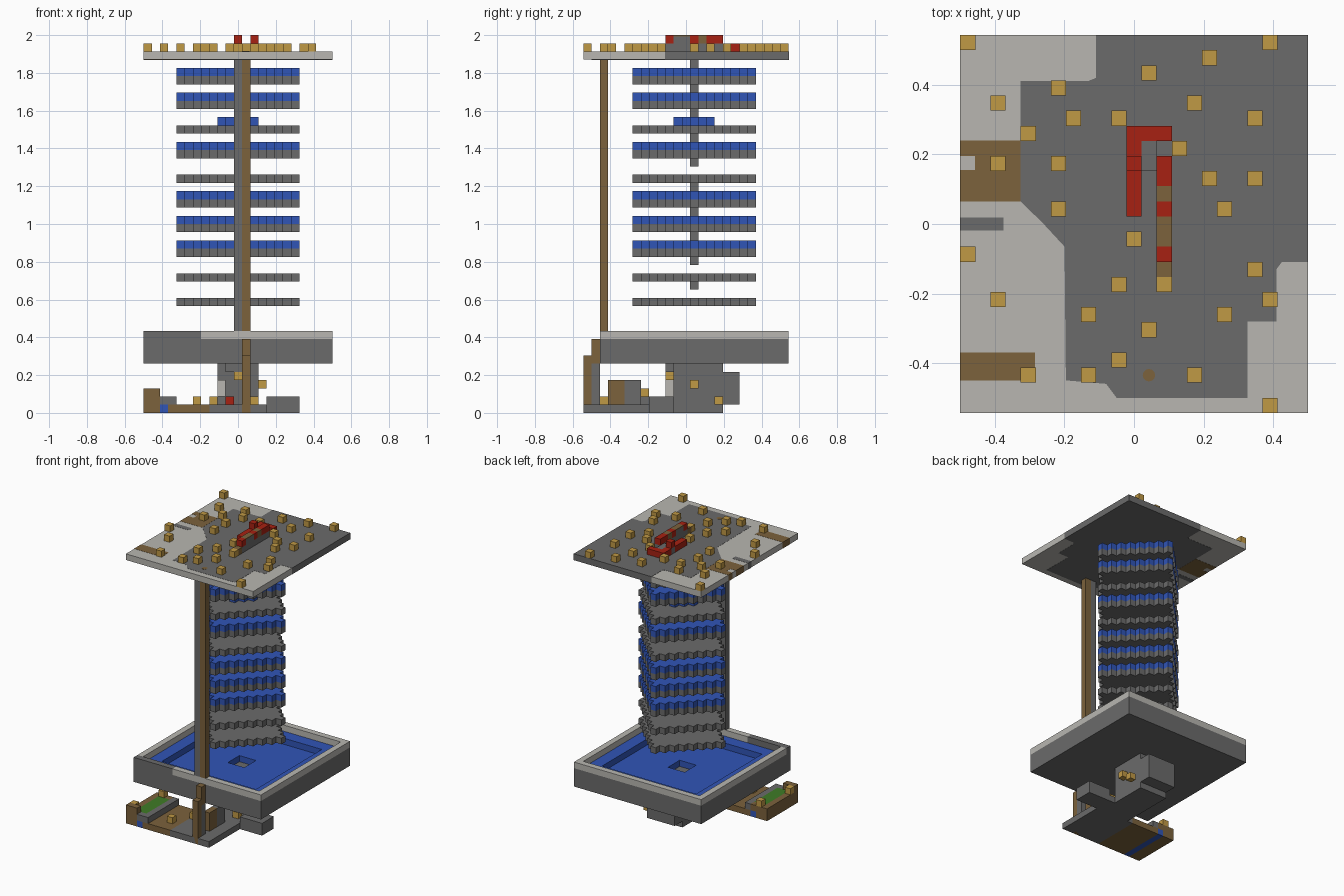
import bpy
import bmesh
import math

if "Cube" in bpy.data.objects:
    bpy.data.objects.remove(bpy.data.objects["Cube"], do_unlink=True)

UNIT = 1 / 23  # edge length of one block


def material(name, red, green, blue):
    mat = bpy.data.materials.new(name)
    mat.use_nodes = True
    mat.diffuse_color = (red, green, blue, 1)
    mat.node_tree.nodes["Principled BSDF"].inputs["Base Color"].default_value = (red, green, blue, 1)
    return mat


stone = material("dark grey stone", .147, .147, .147)
pale = material("pale grey stone", .48, .47, .44)
water = material("blue water", .03, .09, .47)
lamp = material("amber lamp", .53, .32, .06)
wood = material("brown wood", .2, .122, .045)
red = material("red", .39, .015, .006)
green = material("green crop", .05, .2, .02)


def finish(name, mat, bm):
    bmesh.ops.recalc_face_normals(bm, faces=bm.faces)
    mesh = bpy.data.meshes.new(name)
    bm.to_mesh(mesh)
    bm.free()
    mesh.materials.append(mat)
    obj = bpy.data.objects.new(name, mesh)
    bpy.context.scene.collection.objects.link(obj)


def blocks(name, mat, *spans):
    """Boxes given by block column, row and level, each with a size in blocks."""
    bm = bmesh.new()
    for i, j, k, width, depth, height in spans:
        cube = bmesh.ops.create_cube(bm, size=1)["verts"]
        for v in cube:
            v.co.x = (i + (v.co.x + .5) * width - 11.5) * UNIT
            v.co.y = (j + (v.co.y + .5) * depth - 12.5) * UNIT
            v.co.z = (k + (v.co.z + .5) * height) * UNIT
    finish(name, mat, bm)


def prism(name, mat, outline, bottom, top):
    bm = bmesh.new()
    face = bm.faces.new([bm.verts.new((x, y, bottom)) for x, y in outline])
    extruded = bmesh.ops.extrude_face_region(bm, geom=[face])["geom"]
    for v in extruded:
        if isinstance(v, bmesh.types.BMVert):
            v.co.z = top
    finish(name, mat, bm)


def rectangle(x0, x1, y0, y1):
    return [(x0, y0), (x1, y0), (x1, y1), (x0, y1)]


def ring(outer, inner, k, height):
    """Four spans around the tower centre, from half-width outer to inner."""
    cx, cy, t = 11.5, 13.5, outer - inner
    return [(cx - outer, cy - outer, k, 2 * outer, t, height),
            (cx - outer, cy + inner, k, 2 * outer, t, height),
            (cx - outer, cy - inner, k, t, 2 * inner, height),
            (cx + inner, cy - inner, k, t, 2 * inner, height)]


def diamond(name, mat, radius, k):
    """Stepped diamond one block thick, centred on the tower."""
    quarter = []
    for n in range(radius + 1):
        quarter += [(radius - n + .5, n - .5), (radius - n + .5, n + .5)]
    quarter = quarter[1:]
    outline = []
    for turn in range(4):
        for x, y in quarter:
            for _ in range(turn):
                x, y = -y, x
            if not outline or outline[-1] != (x, y):
                outline.append((x, y))
    if outline[-1] == outline[0]:
        outline.pop()
    outline = [(x * UNIT, (y + 1) * UNIT) for x, y in outline]
    prism(name, mat, outline, k * UNIT, (k + 1) * UNIT)


# Tower floors with water layers and centre blocks
flooded = {2: 7, 3: 7, 4: 7, 6: 7, 7: 2, 8: 7, 9: 7}
for n in range(10):
    level = 13 + 3 * n
    diamond("tower_floor", stone, 7, level)
    if n in flooded:
        diamond("floor_water", water, flooded[n], level + 1)
blocks("tower_centre_blocks", stone, *[(11, 13, 15 + 3 * n, 1, 1, 1) for n in range(10)])

# Collecting basin
blocks("basin_base", stone, (0, 2, 6, 23, 23, 1))
blocks("basin_wall", stone, *ring(11.5, 10.5, 7, 2))
rim = ring(11.5, 10.5, 9, 1)
blocks("basin_rim", pale, (7, 2, 9, 16, 1, 1), *rim[1:])
blocks("basin_rim_dark_part", stone, (0, 2, 9, 7, 1, 1))
blocks("basin_water_ledge", water, *ring(10.5, 8.5, 7, 2))
blocks("basin_water", water, *ring(8.5, 1.5, 7, 1))

# Mast and ladder
blocks("mast", stone, (11, 2, 10, 1, 1, 33))
blocks("ladder", wood, (12, 2, 10, 1, 1, 33), (12, 1, 6, 1, 1, 3), (12, 0, 0, 1, 1, 7))
blocks("ladder_backing", stone, (12, 1, 1, 1, 1, 5))

# Roof slab with coloured patches running through it
blocks("roof", pale, (0, 0, 43, 23, 25, 1))
low, high = 43 * UNIT - .001, 44 * UNIT + .001
edge, back = .501, .5445
prism("roof_dark_patch", stone, [
    (-.11, back), (-.11, .42), (-.13, .412), (-.326, .412), (-.326, .065), (-.26, 0),
    (-.2, -.065), (-.196, -.45), (-.08, -.46), (-.05, -.5), (.326, -.5), (.326, -.28),
    (.41, -.28), (.41, -.13), (.425, -.11), (edge, -.11), (edge, back)], low, high)
prism("roof_dark_strip", stone, rectangle(-edge, -.375, -.018, .018), low, high)
prism("roof_brown_strip", wood, rectangle(-edge, -.285, -.45, -.37), low, high)
prism("roof_brown_patch", wood, [
    (-edge, .065), (-.327, .065), (-.327, .24), (-edge, .24), (-edge, .195),
    (-.457, .195), (-.457, .155), (-edge, .155)], low, high)
disc = [(.043 + .018 * math.cos(math.tau * n / 12), -.435 + .018 * math.sin(math.tau * n / 12))
        for n in range(12)]
prism("ladder_top_mark", wood, disc, high - .002, high + .001)

# Lamps scattered over the roof, by row
lamp_rows = {
    0: [20], 2: [4, 8, 15], 3: [10], 5: [12], 6: [8, 17], 7: [2, 20], 8: [10, 13], 9: [19],
    10: [0], 11: [11], 13: [6, 17], 15: [16, 19], 16: [2, 6], 17: [14], 18: [4],
    19: [7, 10, 19], 20: [2, 15], 21: [6], 22: [12], 23: [16], 24: [0, 20]}
blocks("roof_lamps", lamp, *[(i, j, 44, 1, 1, 1) for j, row in lamp_rows.items() for i in row])

# Signal line on the roof
blocks("signal_wall", stone, (13, 10, 44, 1, 7, 1), (13, 11, 45, 1, 2, .85),
       (11, 16, 44, 1, 1, 1), (12, 16, 44, 1, 2, 1))
blocks("signal_red", red, (11, 13, 44, 1, 3, 1), (11, 16, 45, 1, 1, 1), (11, 17, 44, 1, 1, 1),
       (11, 18, 44, 3, 1, 1), (13, 10, 45, 1, 1, 1), (13, 13, 45, 1, 1, 1), (13, 15, 45, 1, 2, 1))
blocks("signal_brown", wood, (13, 9, 44, 1, 1, 1), (13, 11, 45.85, 1, 2, .15),
       (13, 14, 45, 1, 1, 1))

# Ground platform and walkways
blocks("ground_wood", wood, (0, 0, 0, 2, 8, 1), (3, 0, 0, 5, 8, 1))
blocks("ground_channel", water, (2, 0, 0, 1, 8, 1))
blocks("ground_stone", stone, (8, 0, 0, 7, 8, 1), (9, 8, 0, 5, 9, 1))
blocks("side_walkway", stone, (15, 8, 0, 4, 3, 2), (14, 8, 0, 1, 3, 1))

# Garden bed
blocks("garden_wood", wood, (0, 0, 1, 2, 1, 2), (0, 1, 1, 1, 7, 1), (1, 7, 1, 2, 1, 1))
blocks("garden_kerb", stone, (2, 0, 1, 2, 1, 1), (3, 1, 1, 1, 7, 1))
blocks("garden_crop", green, (1, 1, 1, 2, 6, 1))

# Storage chamber under the basin
blocks("chamber", stone, (9, 11, 1, 5, 6, 5), (9, 17, 1, 5, 2, 4), (10, 10, 5, 3, 1, 1))
blocks("chamber_pale_side", pale, (9, 10, 2, 1, 1, 2))
blocks("chest", wood, (12, 3, 1, 1, 2, 3))
blocks("chest_support", stone, (12, 5, 1, 1, 2, 3))
blocks("button", red, (10, 4, 1, 1, 1, 1))
blocks("ground_lamps", lamp, (6, 2, 1, 1, 1, 1), (8, 5, 1, 1, 1, 1), (13, 9, 1, 1, 1, 1),
       (15, 16, 1, 1, 1, 1), (11, 10, 4, 1, 1, 1), (14, 13, 3, 1, 1, 1),
       (1, 7, 2, 1, 1, 1), (0, 1, 2, 1, 1, 1))
